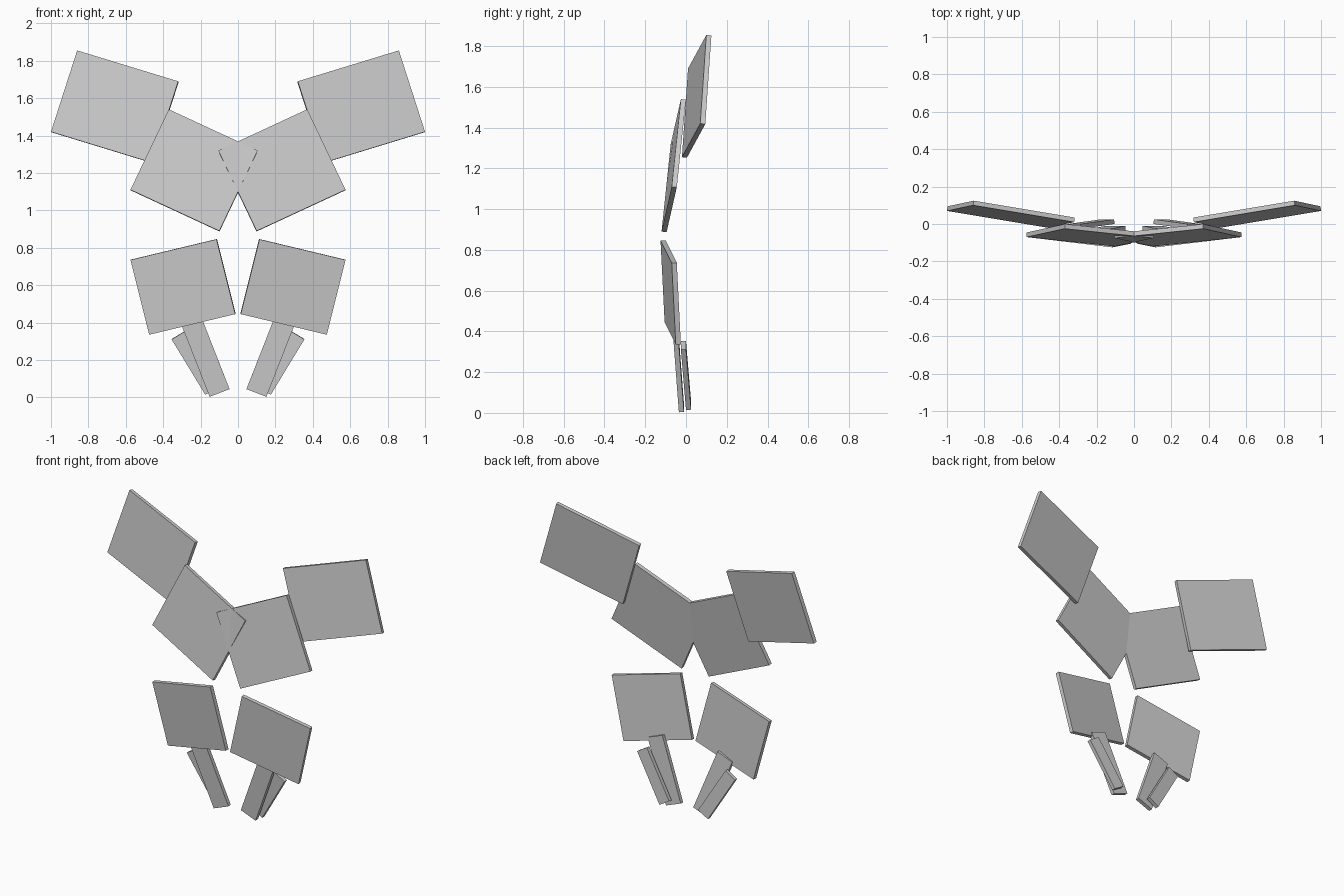
import bpy
import bmesh
from mathutils import Matrix, Vector

THICKNESS = 0.025

cube = bpy.data.objects.get("Cube")
if cube:
    bpy.data.objects.remove(cube, do_unlink=True)

grey = bpy.data.materials.new("plain grey")
grey.use_nodes = True
grey.diffuse_color = (0.6, 0.6, 0.6, 1)
grey.node_tree.nodes["Principled BSDF"].inputs["Base Color"].default_value = grey.diffuse_color


def panel(name, corner, across, down, side):
    """Thin box whose front face starts at corner; side -1 mirrors it."""
    corner, across, down = Vector(corner), Vector(across), Vector(down)
    back = across.cross(down).normalized() * THICKNESS
    if back.y < 0:
        back.negate()
    centre = corner + (across + down + back) / 2
    box = Matrix((across, down, back)).transposed().to_4x4()
    box.translation = centre
    mirror = Matrix.Diagonal((side, 1, 1, 1))

    bm = bmesh.new()
    bmesh.ops.create_cube(bm, size=1, matrix=mirror @ box)
    bmesh.ops.recalc_face_normals(bm, faces=bm.faces)
    mesh = bpy.data.meshes.new(name)
    bm.to_mesh(mesh)
    bm.free()
    mesh.materials.append(grey)
    bpy.context.collection.objects.link(bpy.data.objects.new(name, mesh))


# Inner top corner, vector towards the outside, vector downwards
parts = {
    "upper_wing_tip": ((0.32, 0.01, 1.69), (0.54, 0.09, 0.165), (0.14, -0.03, -0.435)),
    "upper_wing_base": ((-0.105, -0.075, 1.32), (0.475, 0.05, 0.22), (0.205, -0.045, -0.43)),
    "lower_wing": ((0.115, -0.125, 0.845), (0.46, 0.055, -0.11), (-0.1, 0.02, -0.4)),
    "front_tail": ((0.2, -0.065, 0.44), (0.107, 0, -0.041), (-0.155, 0.03, -0.396)),
    "rear_tail": ((0.285, -0.025, 0.352), (0.07, 0, -0.042), (-0.18, 0.025, -0.296)),
}

for name, shape in parts.items():
    for prefix, side in (("left_", 1), ("right_", -1)):
        panel(prefix + name, *shape, side)
